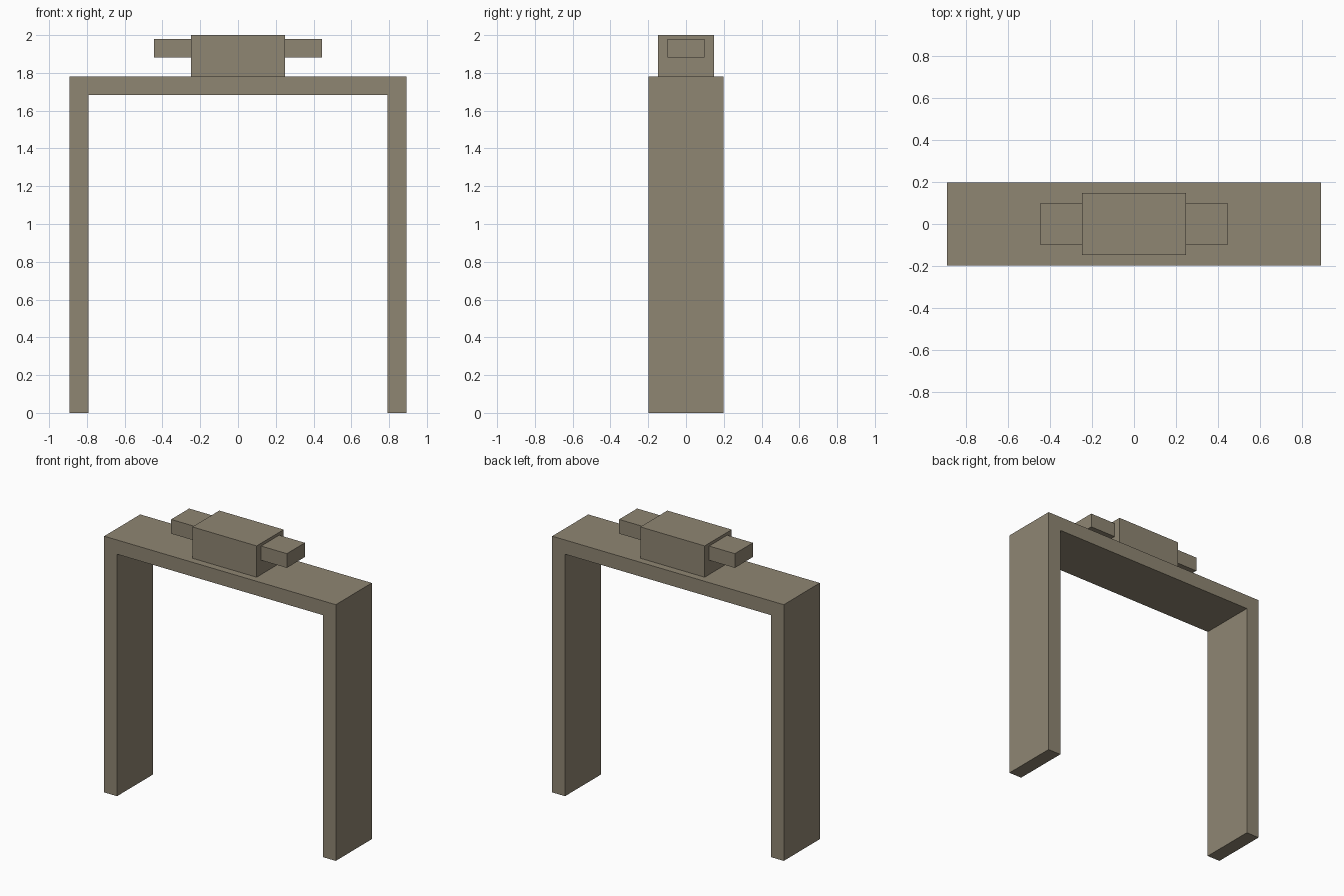
import bpy
import bmesh

cube = bpy.data.objects.get("Cube")
if cube:
    bpy.data.objects.remove(cube, do_unlink=True)

U = 2 / 20.2  # module: one frame thickness

stone = bpy.data.materials.new("warm_grey_stone")
stone.use_nodes = True
colour = (0.275, 0.238, 0.171, 1)
stone.diffuse_color = colour
stone.node_tree.nodes["Principled BSDF"].inputs["Base Color"].default_value = colour


def extrude_profile(name, profile, depth):
    """Extrude an x-z outline (in modules) along y, centred on y = 0."""
    bm = bmesh.new()
    face = bm.faces.new([bm.verts.new((x * U, -depth / 2 * U, z * U)) for x, z in profile])
    result = bmesh.ops.extrude_face_region(bm, geom=[face])
    moved = [v for v in result["geom"] if isinstance(v, bmesh.types.BMVert)]
    bmesh.ops.translate(bm, verts=moved, vec=(0, depth * U, 0))
    bmesh.ops.recalc_face_normals(bm, faces=bm.faces)
    mesh = bpy.data.meshes.new(name)
    bm.to_mesh(mesh)
    bm.free()
    mesh.materials.append(stone)
    obj = bpy.data.objects.new(name, mesh)
    bpy.context.collection.objects.link(obj)
    return obj


def block(name, x0, x1, z0, z1, depth):
    return extrude_profile(name, [(x0, z0), (x1, z0), (x1, z1), (x0, z1)], depth)


# Gate frame: two posts and the lintel in one piece
half = [(8, 17), (8, 0), (9, 0), (9, 18)]
extrude_profile("gate_frame", half + [(-x, z) for x, z in reversed(half)], 4)

# Block on top of the lintel
block("top_block", -2.5, 2.5, 18, 20.2, 3)

# Short arms reaching out from the block
block("left_arm", 2.5, 4.5, 19, 20, 2)
block("right_arm", -4.5, -2.5, 19, 20, 2)
